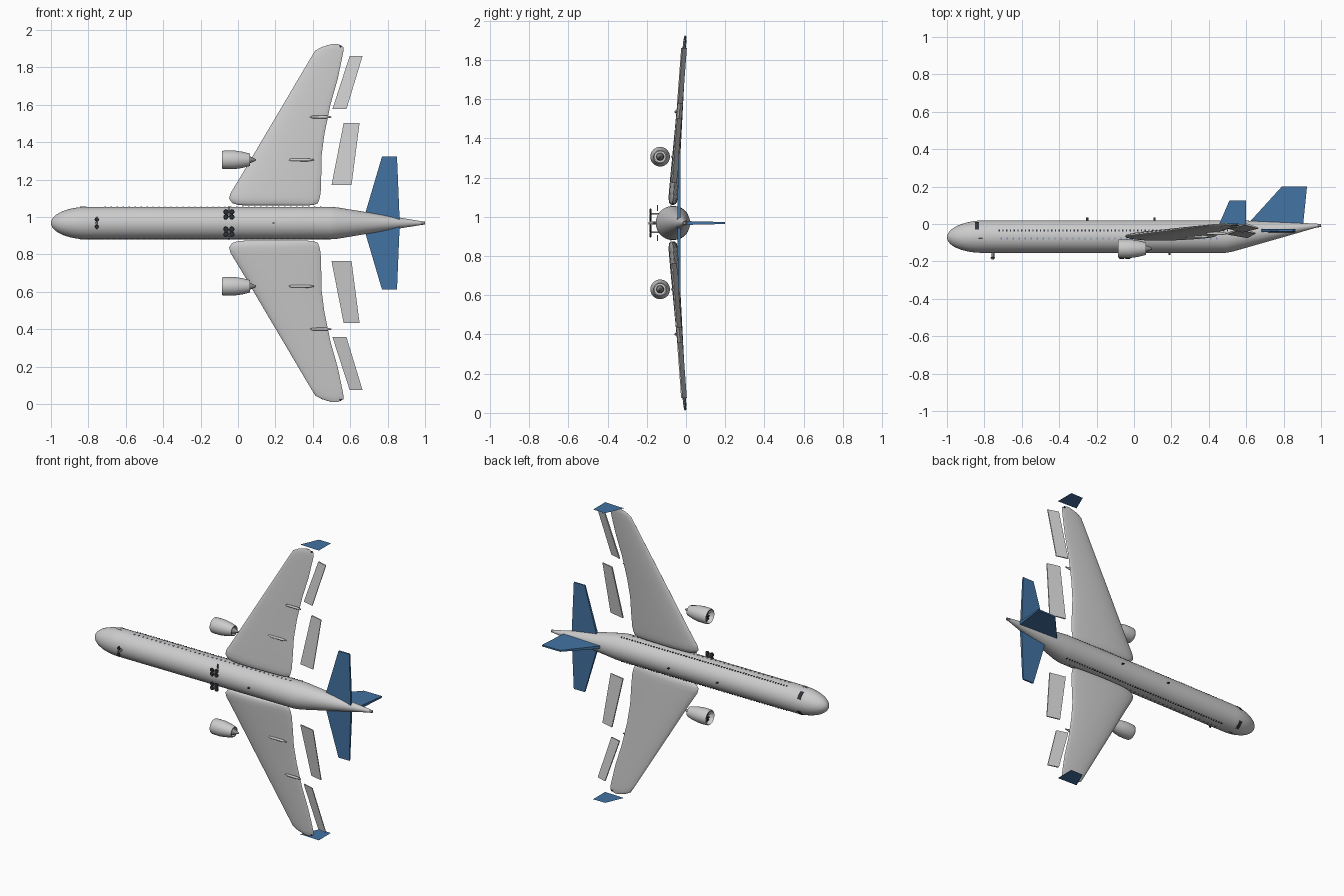
import bpy, bmesh, math
from mathutils import Vector

if "Cube" in bpy.data.objects:
    bpy.data.objects.remove(bpy.data.objects["Cube"])

C = 0.968      # height of the fuselage centre line
Y = -0.067     # depth of the fuselage centre line
R = 0.087      # fuselage radius
SIDES = ((1, "upper"), (-1, "lower"))


def material(name, rgb):
    m = bpy.data.materials.new(name)
    m.diffuse_color = (*rgb, 1)
    m.use_nodes = True
    m.node_tree.nodes["Principled BSDF"].inputs["Base Color"].default_value = m.diffuse_color
    return m


BLUE = material("tail_blue", (0.055, 0.17, 0.36))
DARK = material("dark", (0.03, 0.035, 0.045))
PANE = material("pane_blue", (0.2, 0.27, 0.5))
WHITE = material("body_white", (0.8, 0.81, 0.83))
METAL = material("metal", (0.25, 0.25, 0.27))


def finish(name, bm, mat=None, smooth=True):
    bmesh.ops.recalc_face_normals(bm, faces=bm.faces[:])
    me = bpy.data.meshes.new(name)
    bm.to_mesh(me)
    bm.free()
    ob = bpy.data.objects.new(name, me)
    bpy.context.collection.objects.link(ob)
    if mat:
        me.materials.append(mat)
    if smooth:
        bpy.ops.object.select_all(action='DESELECT')
        ob.select_set(True)
        bpy.context.view_layer.objects.active = ob
        bpy.ops.object.shade_smooth_by_angle(angle=math.radians(40))
    return ob


def loft(bm, rings, cap=True):
    rows = [[bm.verts.new(p) for p in ring] for ring in rings]
    n = len(rows[0])
    for a, b in zip(rows, rows[1:]):
        for i in range(n):
            bm.faces.new((a[i], a[(i + 1) % n], b[(i + 1) % n], b[i]))
    if cap:
        bm.faces.new(rows[0])
        bm.faces.new(rows[-1])


def circle(x, y, z, r, n=32):
    return [(x, y + r * math.cos(t), z + r * math.sin(t))
            for t in (2 * math.pi * i / n for i in range(n))]


def tube(bm, z, profile, n=32):
    """Turned body along x; profile rows are (x, radius, y)."""
    loft(bm, [circle(x, y, z, r, n) for x, r, y in profile])


def box(bm, centre, size):
    x, y, z = centre
    a, b, c = (s / 2 for s in size)
    loft(bm, [[(x - a, y - b, z + k), (x + a, y - b, z + k),
               (x + a, y + b, z + k), (x - a, y + b, z + k)] for k in (-c, c)])


def disc(bm, x, y, z, r, depth, n=16):
    """Short cylinder whose axis runs along y."""
    loft(bm, [[(x + q * math.cos(2 * math.pi * i / n), y + k, z + q * math.sin(2 * math.pi * i / n))
               for i in range(n)]
              for k, q in ((-depth / 2, r * .8), (-depth / 4, r), (depth / 4, r), (depth / 2, r * .8))])


# Fuselage: elliptical nose, straight barrel, upswept tail cone
nose = [(-0.8 - 0.2 * math.cos(a), max(R * math.sin(a), 0.002), Y - 0.004 * math.cos(a))
        for a in (math.pi / 2 * i / 12 for i in range(12))]
bm = bmesh.new()
tube(bm, C, nose + [(-0.8, R, Y), (-0.3, R, Y), (0.2, R, Y), (0.49, R, Y),
                    (0.53, 0.084, Y + 0.004), (0.98, 0.01, -0.008)], 48)
finish("fuselage", bm, WHITE)
bm = bmesh.new()
tube(bm, C, [(0.965, 0.011, -0.009), (1.0, 0.008, -0.008)], 16)
finish("tail_exhaust", bm, METAL)

# Vertical fin
bm = bmesh.new()
loft(bm, [[(x0, y0, C - t), (x1, y1, C - t), (x1, y1, C + t), (x0, y0, C + t)]
          for x0, y0, x1, y1, t in ((0.59, -0.02, 0.903, -0.015, 0.01), (0.79, 0.2, 0.925, 0.2, 0.005))])
finish("tail_fin", bm, BLUE)

# Wing stations: span offset, leading x, trailing x, thickness
STATIONS = [(.093, .05, .36, .012), (.097, 0, .405, .03), (.106, -.03, .427, .042), (.13, -.048, .436, .05),
            (.16, -.04, .442, .05), (.25, .015, .445, .047), (.36, .08, .447, .042), (.476, .148, .462, .037),
            (.636, .243, .495, .03), (.77, .322, .533, .024), (.88, .387, .556, .019), (.922, .413, .564, .017),
            (.942, .45, .563, .013), (.957, .50, .535, .004)]


def wing_y(off):
    return -0.068 + 0.064 * (off - 0.09) / 0.867


def wing_ring(s, off, x0, x1, t, n=24):
    ring = []
    for i in range(n):
        a = 2 * math.pi * i / n
        u = (1 - math.cos(a)) / 2
        y = wing_y(off) + t / 2 * math.sin(a) * (1.2 - 0.55 * u)
        ring.append((x0 + (x1 - x0) * u, y, C + s * off))
    return ring


for s, side in SIDES:
    # Main wing
    bm = bmesh.new()
    loft(bm, [wing_ring(s, *st) for st in STATIONS])
    finish(side + "_wing", bm, WHITE)

    # Winglet sheet
    bm = bmesh.new()
    bm.faces.new([bm.verts.new((x, y, C + s * 0.968)) for x, y in
                  ((.457, .003), (.51, .125), (.6, .125), (.6, -.003))])
    finish(side + "_winglet", bm, BLUE, False)

    # Tailplane
    bm = bmesh.new()
    loft(bm, [[(x0, y - t, C + s * o), (x1, y - t, C + s * o), (x1, y + t, C + s * o), (x0, y + t, C + s * o)]
              for x0, x1, y, o, t in ((.665, .865, -.036, 0, .009), (.77, .85, -.034, .356, .005))])
    finish(side + "_tailplane", bm, BLUE)

    # Flaps behind the wing
    for part, ends in (("inner", ((.203, .5, .607), (.535, .565, .65))),
                       ("outer", ((.61, .505, .58), (.893, .597, .666)))):
        bm = bmesh.new()
        loft(bm, [[(x0, y + .005, z), (x1, y - .014, z), (x1, y - .008, z), (x0, y + .015, z)]
                  for o, x0, x1 in ends for y, z in ((wing_y(o) - .002, C + s * o),)])
        finish(f"{side}_{part}_flap", bm, None, False)

    # Flap track fairings under the wing
    for i, (o, x0, x1) in enumerate(((.338, .27, .405), (.567, .385, .5))):
        y = wing_y(o) - 0.018
        bm = bmesh.new()
        tube(bm, C + s * o, [(x0, .002, y), (x0 + .015, .007, y), (x1 - .03, .008, y), (x1, .003, y)], 12)
        finish(f"{side}_flap_fairing_{i}", bm)

    # Engine: hollow nacelle, exhaust cone, fan with spinner
    ez, ey = C + s * 0.338, -0.132
    bm = bmesh.new()
    tube(bm, ez, [(x, r, ey) for x, r in
                  ((-.045, .041), (-.078, .042), (-.086, .045), (-.083, .048), (-.065, .05), (-.02, .05),
                   (.025, .043), (.065, .033), (.064, .028), (.045, .028))])
    finish(side + "_nacelle", bm, WHITE)
    bm = bmesh.new()
    tube(bm, ez, [(.044, .02, ey), (.065, .018, ey), (.096, .004, ey)], 20)
    finish(side + "_exhaust_cone", bm, METAL)
    bm = bmesh.new()
    tube(bm, ez, [(-.075, .002, ey), (-.065, .008, ey), (-.046, .012, ey)], 16)
    for i in range(12):
        a = 2 * math.pi * i / 12
        rad = Vector((0, math.cos(a), math.sin(a)))
        tan = Vector((0.006, -math.sin(a) * 0.005, math.cos(a) * 0.005))
        thick = Vector((0.001, 0, 0))
        mid = Vector((-.055, ey, ez))
        loft(bm, [[mid + rad * r + tan * k + thick * j for k, j in ((-1, -1), (1, -1), (1, 1), (-1, 1))]
                  for r in (.009, .041)])
    finish(side + "_fan", bm, DARK, False)

    # Cabin window rows
    for row, y, x0, x1, step, mat in (("top", -.035, -.72, .5, .02, DARK),
                                      ("side", -.078, -.71, .46, .032, PANE)):
        bm = bmesh.new()
        z = C + s * math.sqrt(R * R - (y - Y) ** 2)
        for i in range(int((x1 - x0) / step) + 1):
            box(bm, (x0 + i * step, y, z), (.007, .009, .005))
        finish(f"{side}_windows_{row}", bm, mat, False)

    # Cockpit window bent over the nose
    bm = bmesh.new()
    loft(bm, [[(x, Y + r * math.sin(a), C + s * r * math.cos(a)) for x, r in
               ((-.85, .081), (-.85, .0865), (-.828, .0885), (-.828, .081))]
              for a in (math.radians(d) for d in (26, 38, 50, 62))])
    finish(side + "_cockpit_window", bm, DARK)

    # Air probe beside the nose
    bm = bmesh.new()
    tube(bm, C + s * .087, [(-.845, .001, -.075), (-.81, .0015, -.075)], 8)
    finish(side + "_air_probe", bm, METAL)

    # Main landing gear bogie, strut and door
    gz = C + s * 0.0465
    bm = bmesh.new()
    for dx in (-.016, .016):
        for dz in (-.0135, .0135):
            disc(bm, -.049 + dx, -.181, gz + dz, .014, .01)
    finish(side + "_main_wheels", bm, DARK)
    bm = bmesh.new()
    box(bm, (-.049, -.155, gz), (.007, .05, .007))
    box(bm, (-.049, -.181, gz), (.034, .004, .005))
    box(bm, (-.049, -.181, gz), (.005, .004, .03))
    finish(side + "_main_strut", bm, METAL, False)
    bm = bmesh.new()
    box(bm, (-.049, -.145, C + s * .076), (.006, .007, .03))
    finish(side + "_gear_door", bm, METAL, False)

    # Wing tip light
    bm = bmesh.new()
    disc(bm, .548, -.004, C + s * .945, .006, .012, 12)
    finish(side + "_tip_light", bm, DARK)

# Nose landing gear
bm = bmesh.new()
for dz in (-.02, .02):
    disc(bm, -.755, -.181, C + dz, .011, .009)
finish("nose_wheels", bm, DARK)
bm = bmesh.new()
disc(bm, -.755, -.165, C, .008, .05)
box(bm, (-.755, -.181, C), (.005, .005, .07))
finish("nose_strut", bm, METAL)

# Blade antennas on the back and belly
for i, (x, y) in enumerate(((-.25, .026), (.11, .026), (.19, -.158))):
    bm = bmesh.new()
    box(bm, (x, y, C), (.012, .018, .004))
    finish(f"antenna_{i}", bm, DARK, False)
